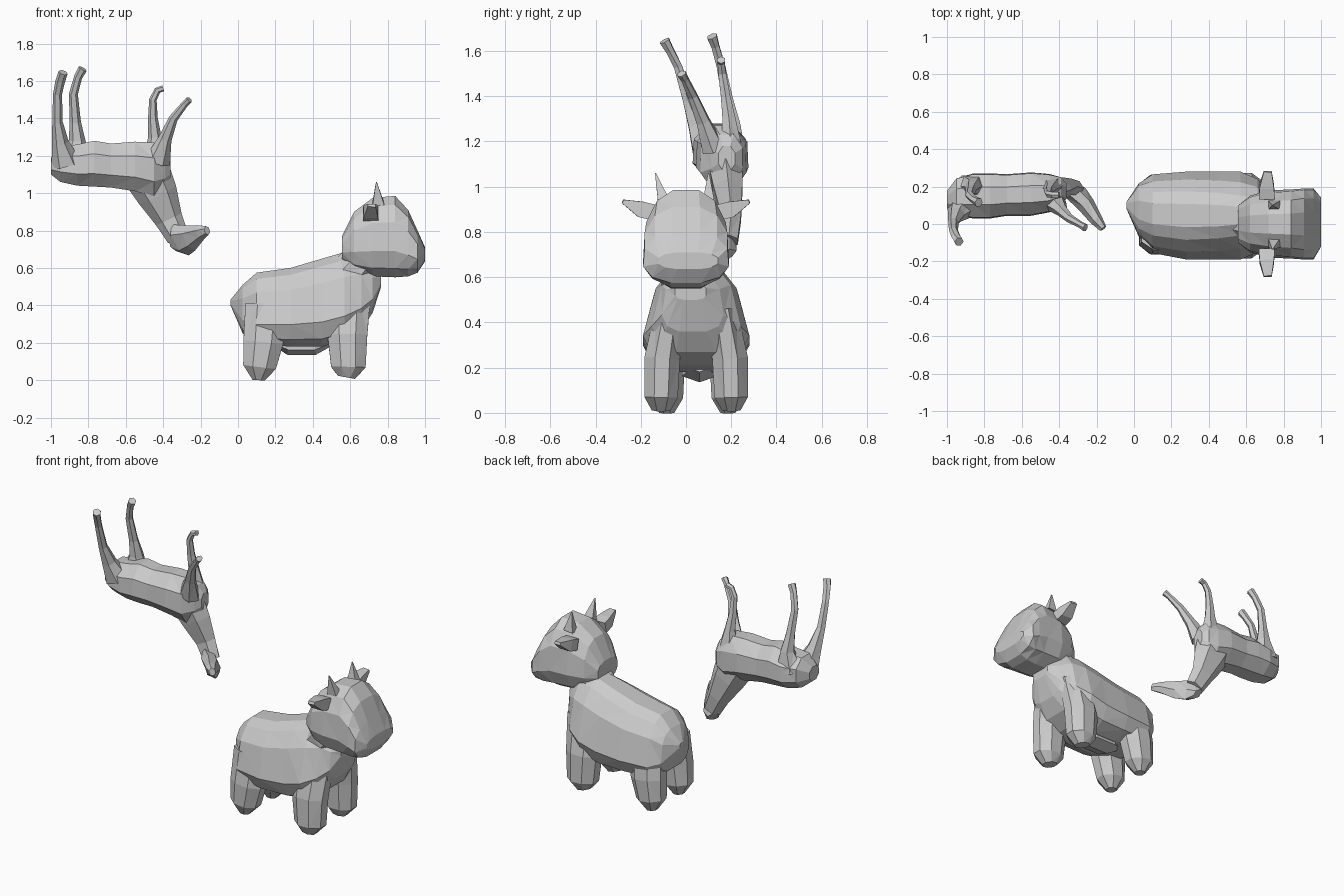
import bpy, bmesh
from math import cos, sin, tau
from mathutils import Vector


def power(v, e):
    return (1 if v >= 0 else -1) * abs(v) ** e


def skin(name, rings):
    """Bridge equal-sized rings of points and cap both ends, flat shaded."""
    bm = bmesh.new()
    loops = [[bm.verts.new(p) for p in ring] for ring in rings]
    n = len(loops[0])
    for a, b in zip(loops, loops[1:]):
        for i in range(n):
            j = (i + 1) % n
            bm.faces.new((a[i], a[j], b[j], b[i]))
    bm.faces.new(loops[0])
    bm.faces.new(loops[-1])
    bmesh.ops.triangulate(bm, faces=bm.faces)
    bmesh.ops.recalc_face_normals(bm, faces=bm.faces)
    mesh = bpy.data.meshes.new(name)
    bm.to_mesh(mesh)
    bm.free()
    ob = bpy.data.objects.new(name, mesh)
    bpy.context.collection.objects.link(ob)
    return ob


def slab(name, sections, n=12, e=0.75):
    """Loft along x; section = (x, y centre, half width, z top, z bottom, top narrowing)."""
    rings = []
    for x, yc, ry, zt, zb, nar in sections:
        ring = []
        for i in range(n):
            a = tau * (i + 0.5) / n
            c = power(cos(a), e)
            s = power(sin(a) / sin(tau * (n // 4 - .5) / n), e)
            w = ry * (1 - nar * max(s, 0))
            ring.append((x, yc + w * c, (zt + zb) / 2 + (zt - zb) / 2 * s))
        rings.append(ring)
    return skin(name, rings)


def tube(name, pts, n=6, side=(0, 1, 0)):
    """Loft along a path; point = (x, y, z, radius to the side, radius across)."""
    rings = []
    P = [Vector(p[:3]) for p in pts]
    for k, p in enumerate(pts):
        t = (P[min(k + 1, len(P) - 1)] - P[max(k - 1, 0)]).normalized()
        v = t.cross(Vector(side)).normalized()
        u = v.cross(t)
        rings.append([P[k] + u * p[3] * cos(tau * (i + .5) / n)
                      + v * p[4] * sin(tau * (i + .5) / n) for i in range(n)])
    return skin(name, rings)


def fuse(base, parts):
    """Weld parts into base so no surface is left inside."""
    bpy.context.view_layer.objects.active = base
    for part in parts:
        mod = base.modifiers.new("weld", 'BOOLEAN')
        mod.operation, mod.solver, mod.object = 'UNION', 'EXACT', part
        bpy.ops.object.modifier_apply(modifier=mod.name)
        bpy.data.objects.remove(part)


# --- stocky cow: body with neck and udder
cow = slab("cow_body_and_legs", [
    (-.04, .10, .02, .43, .40, 0),
    (.025, .075, .145, .51, .25, .2),
    (.10, .055, .215, .575, .19, .4),
    (.28, .045, .24, .60, .18, .4),
    (.45, .045, .24, .65, .18, .45),
    (.57, .045, .24, .685, .21, .55),
    (.66, .045, .20, .68, .27, .5),
    (.72, .03, .14, .62, .36, .3),
    (.765, .02, .07, .57, .50, 0)], e=.62)
parts = [
    tube("cow_neck", [(.58, .03, .54, .14, .13), (.64, .015, .61, .135, .12),
                      (.71, 0, .70, .12, .11)], n=8),
    tube("cow_udder", [(.20, .06, .21, .04, .03), (.27, .06, .19, .09, .055),
                       (.41, .06, .19, .09, .055), (.49, .06, .21, .04, .03)])]

# --- cow legs, leaning inwards where they enter the body
for tag, y, s in (("left", -.085, -1), ("right", .185, 1)):
    parts.append(tube("cow_back_leg_" + tag, [
        (.15, y - s * .02, .40, .08, .12), (.135, y, .20, .085, .115),
        (.115, y, .07, .078, .095), (.11, y, 0, .035, .035)], n=8))
for tag, y, s in (("left", -.11, -1), ("right", .20, 1)):
    parts.append(tube("cow_front_leg_" + tag, [
        (.59, y - s * .04, .46, .07, .13), (.585, y - s * .005, .24, .085, .115),
        (.59, y, .07, .08, .10), (.58, y, .015, .045, .05)], n=8))
fuse(cow, parts)

# --- cow head
slab("cow_head", [
    (.555, 0, .10, .77, .64, 0),
    (.62, 0, .155, .90, .585, .15),
    (.72, 0, .185, .975, .555, .2),
    (.84, 0, .19, .985, .55, .15),
    (.91, 0, .195, .91, .555, .1),
    (.96, 0, .195, .80, .575, .1),
    (1.0, .01, .135, .71, .635, 0)], e=.78)

# --- cow horns and ears
for tag, s, tip in (("left", -1, -.135), ("right", 1, .10)):
    tube("cow_horn_" + tag, [(.75, s * .10, .94, .035, .045),
                             (.74, tip, 1.06, .003, .003)], n=4)
    tube("cow_ear_" + tag, [(.71, s * .14, .885, .06, .05),
                            (.71, s * .20, .90, .055, .05),
                            (.715, s * .28, .935, .03, .012)], n=4, side=(1, 0, 0))

# --- upside-down horse: body, neck, head
horse = slab("horse_body_and_legs", [
    (-1.0, .13, .05, 1.19, 1.10, 0),
    (-.95, .145, .105, 1.25, 1.06, 0),
    (-.86, .15, .13, 1.26, 1.04, .1),
    (-.77, .15, .13, 1.28, 1.035, .1),
    (-.68, .155, .12, 1.265, 1.03, .1),
    (-.55, .16, .125, 1.275, 1.01, .1),
    (-.45, .165, .11, 1.27, .98, .1),
    (-.39, .18, .075, 1.23, 1.02, 0),
    (-.36, .18, .04, 1.18, 1.07, 0)], n=8, e=.95)
parts = [
    tube("horse_neck", [(-.49, .17, 1.11, .09, .13), (-.43, .185, .99, .075, .11),
                        (-.37, .20, .86, .05, .075), (-.32, .19, .76, .045, .06)]),
    tube("horse_head", [(-.335, .205, .715, .03, .04), (-.31, .165, .75, .048, .095),
                        (-.255, .10, .76, .045, .072), (-.20, .02, .79, .033, .042),
                        (-.165, -.025, .80, .02, .025)])]

# --- horse legs, pointing up
legs = {
    "horse_back_leg_left": [(-.92, .09, 1.16, .07, .08), (-.95, .05, 1.27, .045, .045),
                            (-.965, .01, 1.38, .027, .028), (-.965, -.035, 1.53, .021, .024),
                            (-.95, -.07, 1.60, .02, .026), (-.935, -.095, 1.645, .025, .025)],
    "horse_back_leg_right": [(-.87, .20, 1.16, .07, .10), (-.86, .20, 1.28, .045, .045),
                             (-.87, .185, 1.38, .028, .03), (-.88, .155, 1.53, .022, .024),
                             (-.855, .13, 1.62, .02, .022), (-.83, .115, 1.665, .025, .024)],
    "horse_front_leg_left": [(-.43, .12, 1.17, .055, .07), (-.39, .075, 1.29, .033, .036),
                             (-.345, .03, 1.40, .023, .024), (-.285, -.005, 1.475, .018, .018),
                             (-.26, -.02, 1.50, .022, .018)],
    "horse_front_leg_right": [(-.44, .20, 1.17, .055, .07), (-.445, .19, 1.30, .033, .036),
                              (-.455, .175, 1.40, .024, .026), (-.455, .16, 1.50, .02, .02),
                              (-.43, .155, 1.55, .018, .018), (-.40, .155, 1.56, .02, .016)],
}
fuse(horse, parts + [tube(name, pts) for name, pts in legs.items()])
